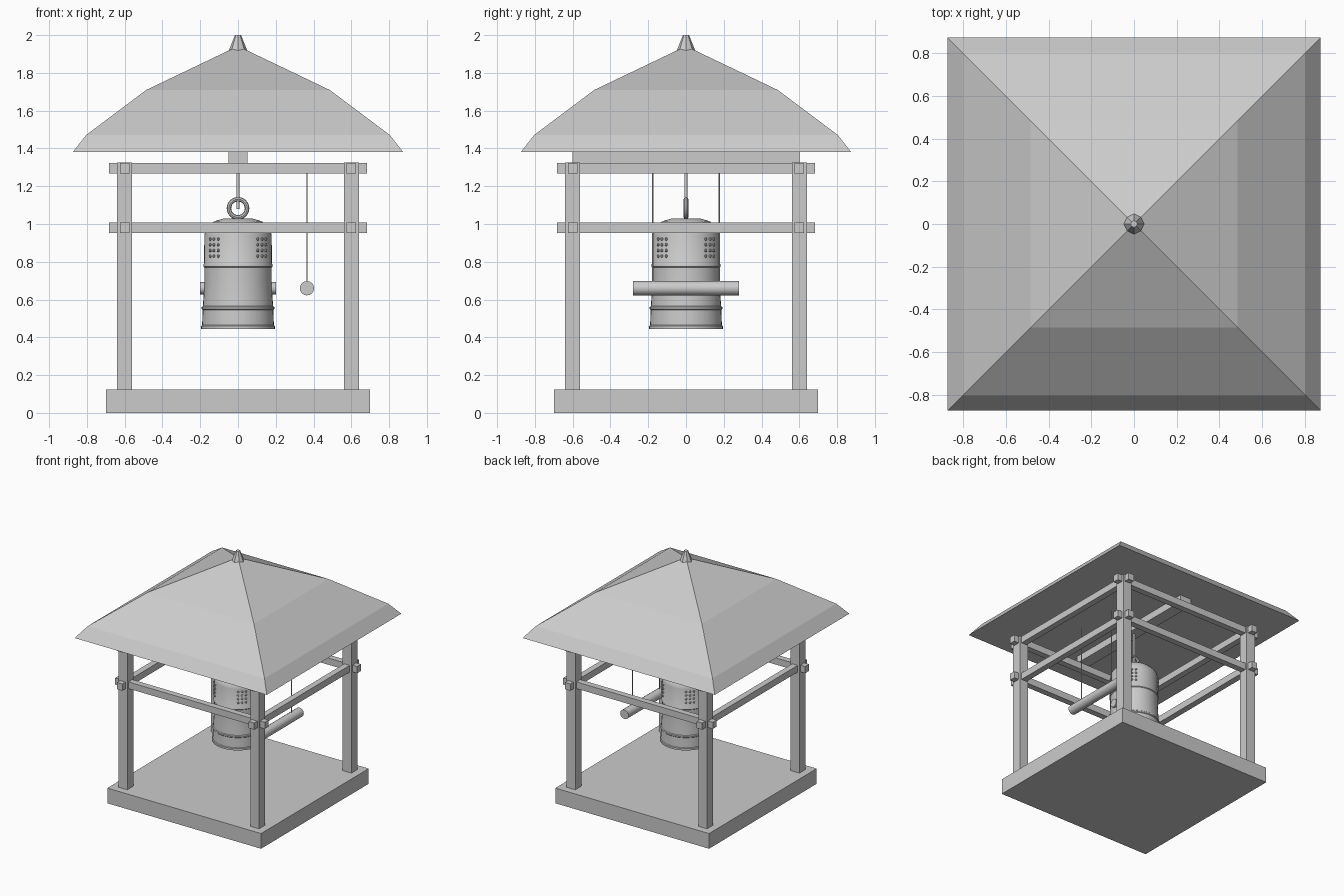
import bpy, bmesh, math
from mathutils import Vector

if "Cube" in bpy.data.objects:
    bpy.data.objects.remove(bpy.data.objects["Cube"])

stone = bpy.data.materials.new("pale_grey")
stone.diffuse_color = (0.6, 0.6, 0.6, 1)
stone.use_nodes = True
stone.node_tree.nodes["Principled BSDF"].inputs["Base Color"].default_value = stone.diffuse_color


def finish(obj, name, smooth=False):
    obj.name = name
    obj.data.materials.append(stone)
    if smooth:
        bpy.ops.object.select_all(action='DESELECT')
        obj.select_set(True)
        bpy.context.view_layer.objects.active = obj
        bpy.ops.object.shade_smooth_by_angle(angle=math.radians(35))
    return obj


def from_bmesh(name, bm, smooth=False):
    bmesh.ops.recalc_face_normals(bm, faces=bm.faces)
    mesh = bpy.data.meshes.new(name)
    bm.to_mesh(mesh)
    bm.free()
    obj = bpy.data.objects.new(name, mesh)
    bpy.context.collection.objects.link(obj)
    return finish(obj, name, smooth)


def box(name, centre, size):
    bpy.ops.mesh.primitive_cube_add(size=1, location=centre)
    obj = bpy.context.object
    obj.scale = size
    bpy.ops.object.transform_apply(location=False, rotation=False, scale=True)
    return finish(obj, name)


def rod(name, a, b, r1, r2=None, sides=12, smooth=True):
    a, b = Vector(a), Vector(b)
    bpy.ops.mesh.primitive_cone_add(vertices=sides, radius1=r1, radius2=r1 if r2 is None else r2,
                                    depth=(b - a).length, location=(a + b) / 2)
    obj = bpy.context.object
    obj.rotation_euler = (b - a).to_track_quat('Z', 'Y').to_euler()
    return finish(obj, name, smooth)


# Base slab and corner posts
box("base_slab", (0, 0, 0.0625), (1.4, 1.4, 0.125))
for sx in (-1, 1):
    for sy in (-1, 1):
        box("post", (0.6 * sx, 0.6 * sy, 0.722), (0.08, 0.08, 1.205))

# Two tiers of rails passing through the posts
for z in (0.98, 1.295):
    for s in (-1, 1):
        box("rail_x", (0, 0.6 * s, z), (1.365, 0.05, 0.055))
        box("rail_y", (0.6 * s, 0, z), (0.05, 1.365, 0.055))

# Beam carrying the bell
box("bell_beam", (0, 0, 1.352), (0.1, 1.2, 0.06))

# Curved hip roof: stacked square sections closed by an apex
bm = bmesh.new()
rings = []
for half, z in ((0.875, 1.38), (0.805, 1.47), (0.485, 1.71)):
    rings.append([bm.verts.new((half * x, half * y, z))
                  for x, y in ((-1, -1), (1, -1), (1, 1), (-1, 1))])
apex = bm.verts.new((0, 0, 1.942))
bm.faces.new(rings[0])
for i in range(4):
    j = (i + 1) % 4
    for low, high in zip(rings, rings[1:]):
        bm.faces.new((low[i], low[j], high[j], high[i]))
    bm.faces.new((rings[-1][i], rings[-1][j], apex))
from_bmesh("roof", bm)
rod("finial", (0, 0, 1.915), (0, 0, 2.0), 0.05, 0.016, 8, False)

# Bell: lathed outer and inner wall
profile = [(0, 1.03), (0.08, 1.028), (0.125, 1.015), (0.145, 1.0), (0.17, 0.975), (0.178, 0.94),
           (0.18, 0.79), (0.183, 0.785), (0.183, 0.775), (0.178, 0.77), (0.178, 0.69),
           (0.182, 0.62), (0.186, 0.565), (0.192, 0.56), (0.192, 0.55), (0.187, 0.545),
           (0.19, 0.465), (0.195, 0.46), (0.195, 0.445), (0.165, 0.445), (0.155, 0.6),
           (0.15, 0.94), (0.11, 0.99), (0, 1.0)]
bm = bmesh.new()
verts = [bm.verts.new((r, 0, z)) for r, z in profile]
edges = [bm.edges.new(p) for p in zip(verts, verts[1:])]
bmesh.ops.spin(bm, geom=verts + edges, cent=(0, 0, 0), axis=(0, 0, 1),
               angle=math.tau, steps=40, use_duplicate=False)
bmesh.ops.remove_doubles(bm, verts=bm.verts, dist=0.0005)
from_bmesh("bell", bm, True)

# Four groups of raised studs around the bell
bm = bmesh.new()
for quarter in range(4):
    for col in (-1, 0, 1):
        a = math.radians(45 + 90 * quarter + 9.5 * col)
        for row in range(4):
            studs = bmesh.ops.create_icosphere(bm, subdivisions=1, radius=0.009)
            bmesh.ops.translate(bm, verts=studs["verts"],
                                vec=(0.18 * math.cos(a), 0.18 * math.sin(a), 0.83 + 0.03 * row))
from_bmesh("bell_studs", bm, True)

# Striking pads on both sides
for s in (-1, 1):
    rod("striking_pad", (0.17 * s, 0, 0.66), (0.2 * s, 0, 0.66), 0.033, sides=16)

# Hanging ring and rod
bpy.ops.mesh.primitive_torus_add(location=(0, 0, 1.083), rotation=(math.pi / 2, 0, 0),
                                 major_radius=0.048, minor_radius=0.012,
                                 major_segments=24, minor_segments=8)
finish(bpy.context.object, "bell_ring", True)
rod("hanging_rod", (0, 0, 1.08), (0, 0, 1.34), 0.008)

# Swinging striker log on two ropes
rod("striker_log", (0.365, -0.28, 0.66), (0.365, 0.28, 0.66), 0.038, sides=16)
for s in (-1, 1):
    rod("striker_rope", (0.365, 0.175 * s, 0.67), (0.365, 0.175 * s, 1.32), 0.004, sides=6)
